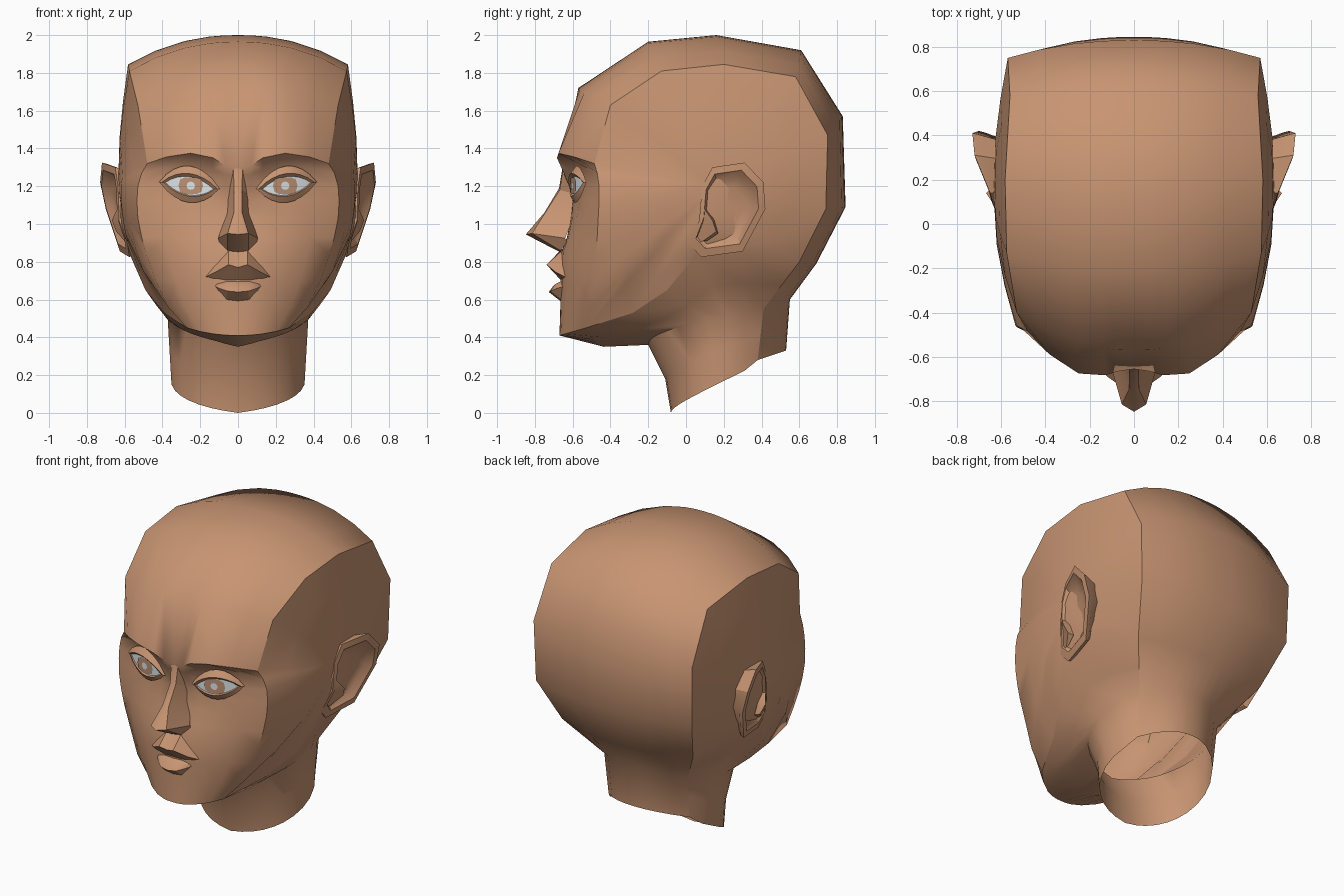
import bpy, bmesh, math
from mathutils import Vector as V

if "Cube" in bpy.data.objects:
    bpy.data.objects.remove(bpy.data.objects["Cube"])

def material(name, rgb):
    m = bpy.data.materials.new(name)
    m.diffuse_color = (*rgb, 1)
    m.use_nodes = True
    m.node_tree.nodes["Principled BSDF"].inputs["Base Color"].default_value = m.diffuse_color
    return m

skin = material("skin", (0.58, 0.30, 0.17))
white = material("eye white", (0.72, 0.78, 0.80))
iris = material("iris tan", (0.50, 0.28, 0.17))

def part(name, patches, mat=skin, sharp=(), ref=(0, .1, 1.1), angle=50):
    """Weld grids of points into one half, then mirror it across x."""
    bm = bmesh.new()
    for rows in patches:
        grid = [[bm.verts.new(p) for p in r] for r in rows]
        for a, b in zip(grid, grid[1:]):
            for i in range(len(a) - 1):
                bm.faces.new((a[i], a[i + 1], b[i + 1], b[i]))
    bmesh.ops.remove_doubles(bm, verts=bm.verts, dist=1e-4)
    bmesh.ops.dissolve_degenerate(bm, edges=bm.edges, dist=1e-5)
    bmesh.ops.recalc_face_normals(bm, faces=bm.faces)
    side = sum(f.normal.dot(f.calc_center_median() - V(ref)) * f.calc_area() for f in bm.faces)
    if side < 0:
        bmesh.ops.reverse_faces(bm, faces=bm.faces)
    for line in sharp:
        keys = {tuple(round(c, 3) for c in p) for p in line}
        for e in bm.edges:
            if all(tuple(round(c, 3) for c in v.co) in keys for v in e.verts):
                e.smooth = False
    me = bpy.data.meshes.new(name)
    bm.to_mesh(me)
    bm.free()
    me.materials.append(mat)
    ob = bpy.data.objects.new(name, me)
    bpy.context.collection.objects.link(ob)
    bpy.ops.object.select_all(action='DESELECT')
    ob.select_set(True)
    bpy.context.view_layer.objects.active = ob
    bpy.ops.object.shade_smooth_by_angle(angle=math.radians(angle), keep_sharp_edges=True)
    ob.modifiers.new("mirror", 'MIRROR')
    return ob

def lerp(a, b, t):
    return V(a).lerp(V(b), t)

T = (0, .13, .26, .48, .75, 1)      # column spacing, centre line to side edge

def arch(c, e):
    """Curved row from the centre line point c=(y, z) to side point e."""
    return [(e[0] * t, c[0] + (e[1] - c[0]) * t ** 2.2, c[1] + (e[2] - c[1]) * t ** 2.2) for t in T]

# cranium: rows from brow over the crown to the nape
brow = [(0, -.655, 1.30), (.07, -.665, 1.31), (.13, -.683, 1.35),
        (.25, -.675, 1.375), (.38, -.59, 1.355), (.48, -.485, 1.32)]
centre = [(-.57, 1.72), (-.2, 1.965), (.16, 2.0), (.61, 1.92), (.83, 1.57),
          (.845, 1.09), (.69, .79), (.55, .6), (.53, .33)]
edge = [(.53, -.40, 1.63), (.575, -.13, 1.81), (.582, .2, 1.845), (.56, .58, 1.78),
        (.57, .75, 1.47), (.56, .74, 1.08), (.47, .60, .80), (.30, .41, .55), (.29, .38, .28)]
cranium = [brow] + [arch(c, e) for c, e in zip(centre, edge)]

# face: rows from under the brow to the jaw, with dents for the eye sockets
face_c = [(-.645, 1.26), (-.62, 1.20), (-.60, 1.12), (-.61, 1.03), (-.63, .93),
          (-.66, .85), (-.665, .70), (-.665, .57), (-.67, .41)]
face_e = [(.51, -.47, 1.27), (.53, -.46, 1.20), (.535, -.46, 1.12), (.53, -.465, 1.03), (.51, -.47, .93),
          (.485, -.475, .84), (.44, -.48, .71), (.37, -.505, .56), (.27, -.53, .45)]
dent = {(0, 2): (.02, .03), (0, 3): (.035, .055), (0, 4): (.03, .03),
        (1, 2): (.025, 0), (1, 3): (.03, 0), (1, 4): (.02, 0),
        (2, 2): (.015, 0), (2, 3): (.012, 0)}
face = [brow]
for i, (c, e) in enumerate(zip(face_c, face_e)):
    row = arch(c, e)
    for k in range(6):
        dy, dz = dent.get((i, k), (0, 0))
        row[k] = (row[k][0], row[k][1] + dy, row[k][2] + dz)
    face.append(row)

# jaw underside and open neck
jaw_back = [(.39, -.28, .53), (.49, -.10, .65), (.56, .05, .83), (.57, .30, .84), edge[6]]
jaw = face[-1] + jaw_back
angles = [0, 10, 20, 32, 44, 55, 68, 82, 97, 113, 130]
neck_top, neck_low = [], []
for k, a in enumerate(angles):
    s, c = math.sin(math.radians(a)) ** .85, math.cos(math.radians(a))
    neck_top.append((.375 * s, .17 - .37 * c, .36 + .019 * k))
    y = .2 - .28 * c
    neck_low.append((.355 * s, y, max(0, (y + .08) * .56 + .05 * s * (1 - k / 10))))
neck_top[-1], neck_low[-1] = edge[7], edge[8]
under = [lerp(a, b, .5) - V((0, 0, .035 * max(0, 1 - k / 8)))
         for k, (a, b) in enumerate(zip(jaw, neck_top))]
neck_mid = [lerp(a, b, .5) + V((0, -.0 if k > 6 else .03, 0))
            for k, (a, b) in enumerate(zip(neck_top, neck_low))]
neck_mid[-1] = lerp(edge[7], edge[8], .5)
neck = [jaw, under, neck_top, neck_mid, neck_low]

# side of the head: rings shrinking towards the ear
cheek = [r[-1] for r in face]
outline = [brow[-1]] + edge[:7] + jaw_back[-2::-1] + cheek[::-1]
hub = V((.635, .15, 1.2))
def ring_in(t, tx):
    return [V((lerp(p, hub, tx).x, *lerp(p, hub, t)[1:])) for p in outline]
side = [outline, ring_in(.3, .5), ring_in(.6, .85), [hub] * len(outline)]
part("head", [cranium, face, neck, side],
     sharp=[[brow[-1]] + edge[:7], brow[1:], cheek[:7], jaw[:9]], angle=55)

# nose: flat ridge, side walls and underside
part("nose", [[
    [(0, -.652, 1.31), (.025, -.65, 1.30), (.07, -.635, 1.28)],
    [(0, -.672, 1.19), (.02, -.668, 1.18), (.055, -.59, 1.16)],
    [(0, -.75, 1.06), (.022, -.745, 1.06), (.062, -.59, 1.05)],
    [(0, -.848, .945), (.055, -.815, .95), (.105, -.64, .925)],
    [(0, -.665, .85), (.055, -.665, .86), (.10, -.63, .905)]]], ref=(0, -.5, 1.0), angle=30)

# lips: lit slope, outer ridge, and mouth line
mouth = [(0, -.66, .70), (.06, -.66, .70), (.13, -.64, .70), (.20, -.60, .70)]
part("upper_lip", [[
    [(0, -.655, .87), (.05, -.655, .86), (.13, -.63, .79), (.21, -.585, .71)],
    [(0, -.725, .77), (.05, -.738, .785), (.12, -.69, .745), (.20, -.61, .706)],
    mouth]], ref=(0, -.5, .75), angle=30)
part("lower_lip", [[
    [(0, -.655, .70), (.06, -.655, .70), (.12, -.635, .69), (.17, -.60, .69)],
    [(0, -.70, .675), (.06, -.695, .68), (.11, -.66, .68), (.15, -.61, .68)],
    [(0, -.727, .64), (.055, -.718, .645), (.10, -.68, .66), (.135, -.635, .675)],
    [(0, -.655, .585), (.06, -.65, .59), (.11, -.62, .63), (.145, -.60, .67)]]],
    ref=(0, -.5, .65), angle=30)

# eyes: curved almond with upper and lower lids
def eye_y(x):
    return -.608 + .55 * (x - .10) ** 2 + .08 * (x - .10)
def eye_arc(h, grow=0, fwd=0, n=8):
    pts = []
    for i in range(n + 1):
        u = i / n
        x = .13 - grow + (.255 + 2 * grow) * u
        bow = math.sin(math.pi * u) ** .8
        pts.append(V((x, eye_y(x) - fwd * (.3 + .7 * bow), 1.185 + .035 * u + h * bow)))
    return pts
top, low = eye_arc(.048, 0, .012), eye_arc(-.05, 0, .012)
part("eyeball", [[top, low]], white, ref=(.25, -.2, 1.2))
part("upper_lid", [[eye_arc(.105, .035, 0), eye_arc(.065, .02, .03), eye_arc(.046, 0, .010)]],
     ref=(.25, -.4, 1.2), angle=35)
part("lower_lid", [[eye_arc(-.09, .03, 0), eye_arc(-.056, .008, .022), eye_arc(-.048, 0, .010)]],
     ref=(.25, -.4, 1.2), angle=35)

# iris and pupil plates
def disc(name, r, mat, lift):
    rows = []
    for i in range(7):
        a = math.pi * i / 6
        x, h = .25 - r * math.cos(a), min(.044, r * math.sin(a))
        y = eye_y(x) - lift
        rows.append([(x, y, 1.203 + h), (x, y, 1.203 - h)])
    part(name, [rows], mat, ref=(.25, -.2, 1.2))
disc("iris", .065, iris, .016)
disc("pupil", .022, white, .020)

# ears: closed rings from the skull to the rim and into the hollow
rim = [(.585, .02, .89), (.575, .08, .825), (.625, .30, .855), (.70, .42, 1.08),
       (.73, .41, 1.22), (.72, .31, 1.325), (.65, .14, 1.30), (.635, .085, 1.2), (.63, .07, 1.02)]
mid = V((.665, .21, 1.09))
def ear_ring(s, dx, flat=None):
    pts = [mid + (V(p) - mid) * s + V((dx, 0, 0)) for p in rim]
    if flat:
        pts = [V((flat, p.y, p.z)) for p in pts]
    return pts + pts[:1]
part("ear", [[ear_ring(.78, 0, .57), ear_ring(.97, -.025), ear_ring(1, 0), ear_ring(.83, .004),
              ear_ring(.68, -.03), ear_ring(.45, -.045), [mid - V((.05, 0, 0))] * 10]],
     ref=(.60, .21, 1.09), angle=32)

# small flap in front of the ear hollow
part("ear_flap", [[
    [(.62, .07, 1.10), (.635, .09, 1.09), (.62, .11, 1.08)],
    [(.62, .07, 1.03), (.668, .14, 1.02), (.62, .15, 1.02)],
    [(.60, .06, .95), (.645, .16, .96), (.61, .17, .95)],
    [(.59, .06, .90), (.60, .09, .91), (.60, .11, .91)]]], ref=(.58, .1, 1.0), angle=30)
